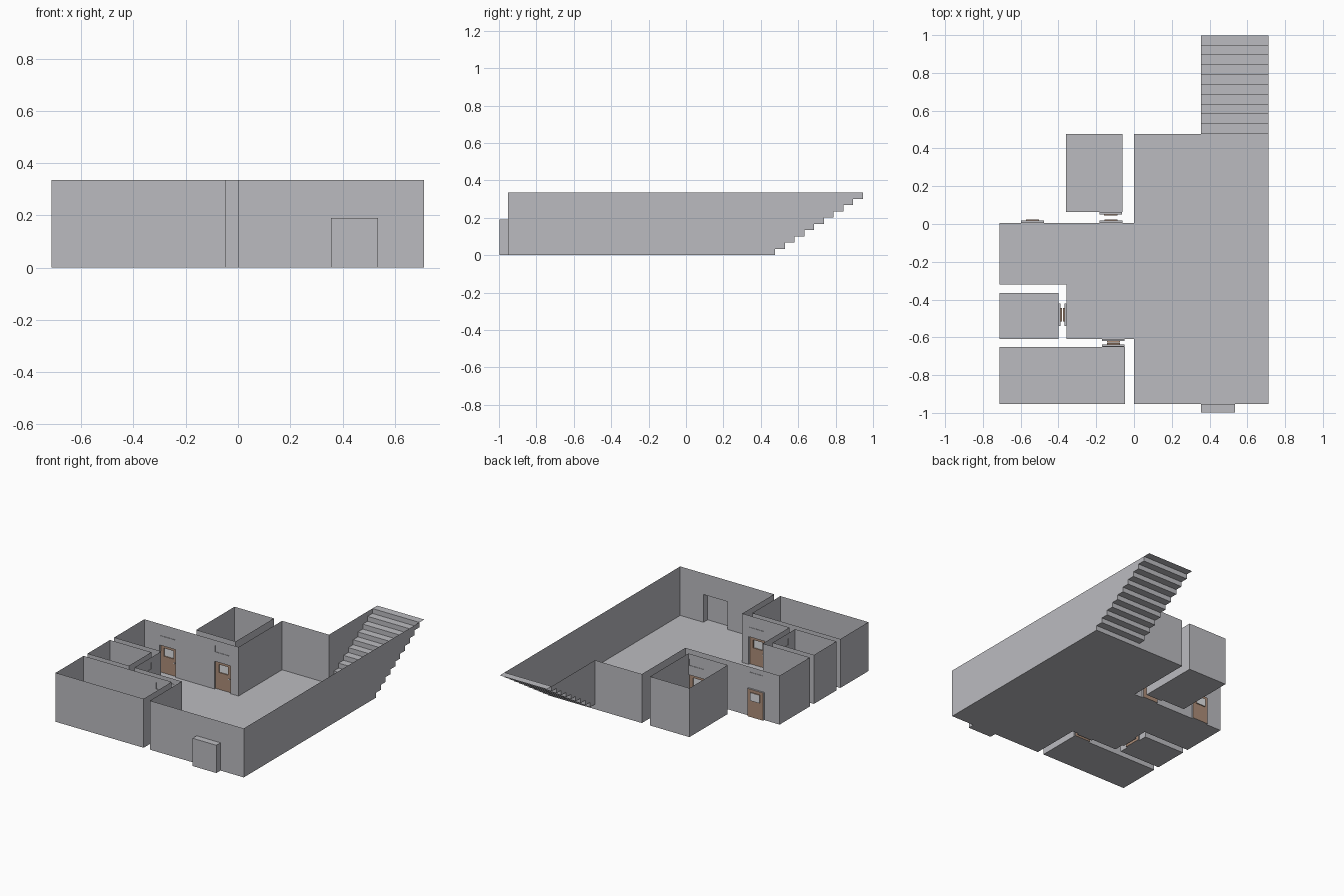
import bpy, bmesh
from mathutils import Vector

if "Cube" in bpy.data.objects:
    bpy.data.objects.remove(bpy.data.objects["Cube"])

H = 0.335          # wall height
DOOR_H = 0.19


def material(name, rgb):
    m = bpy.data.materials.new(name)
    m.diffuse_color = (*rgb, 1)
    m.use_nodes = True
    m.node_tree.nodes["Principled BSDF"].inputs["Base Color"].default_value = m.diffuse_color
    return m


GREY = material("grey plaster", (0.5, 0.5, 0.53))
BROWN = material("brown wood", (0.42, 0.27, 0.19))
GLASS = material("pale glass", (0.75, 0.76, 0.78))


class Part:
    """Collects faces, then becomes one object."""
    def __init__(self, name, mat):
        self.name, self.mat, self.bm = name, mat, bmesh.new()

    def face(self, pts):
        self.bm.faces.new([self.bm.verts.new(p) for p in pts])

    def finish(self):
        bmesh.ops.remove_doubles(self.bm, verts=self.bm.verts[:], dist=1e-5)
        me = bpy.data.meshes.new(self.name)
        self.bm.to_mesh(me)
        self.bm.free()
        me.materials.append(self.mat)
        bpy.context.collection.objects.link(bpy.data.objects.new(self.name, me))


class Frame:
    """Wall plane: u along the wall, z up, d outward from the room."""
    def __init__(self, p, q):
        self.p = Vector((*p, 0))
        v = Vector((*q, 0)) - self.p
        self.length = v.length
        self.u = v.normalized()
        self.n = Vector((self.u.y, -self.u.x, 0))

    def at(self, u, z, d=0):
        return self.p + self.u * u + self.n * d + Vector((0, 0, z))

    def along(self, point):
        return (Vector((*point, 0)) - self.p).dot(self.u)


def panel(part, f, rect, holes=(), d=0):
    """Flat panel facing the room, with rectangular holes."""
    u0, u1, z0, z1 = rect
    us = sorted({u0, u1, *[h[0] for h in holes], *[h[1] for h in holes]})
    zs = sorted({z0, z1, *[h[2] for h in holes], *[h[3] for h in holes]})
    for a, b in zip(us, us[1:]):
        for c, e in zip(zs, zs[1:]):
            mu, mz = (a + b) / 2, (c + e) / 2
            if not any(h[0] < mu < h[1] and h[2] < mz < h[3] for h in holes):
                part.face([f.at(a, e, d), f.at(b, e, d), f.at(b, c, d), f.at(a, c, d)])


def tunnel(part, f, rect, d0, d1):
    """Four reveal faces around a recess."""
    a, b, c, e = rect
    ring = [(a, c), (b, c), (b, e), (a, e)]
    for (u0, z0), (u1, z1) in zip(ring, ring[1:] + ring[:1]):
        part.face([f.at(u0, z0, d0), f.at(u1, z1, d0), f.at(u1, z1, d1), f.at(u0, z0, d1)])


def door(name, f, c, hole, frame):
    """Recessed leaf with a window box and handle."""
    d1, d2 = 0.012, 0.019
    tunnel(frame, f, hole, 0, d1)
    win = (c - 0.035, c + 0.035, 0.115, 0.17)
    leaf = Part(name + "_leaf", BROWN)
    panel(leaf, f, hole, [win], d1)
    tunnel(leaf, f, win, d1, d2)
    leaf.finish()
    pane = Part(name + "_glass", GLASS)
    panel(pane, f, win, (), d2)
    pane.finish()
    knob = Part(name + "_handle", GLASS)
    k = (c - 0.047, c - 0.039, 0.085, 0.093)
    panel(knob, f, k, (), 0.007)
    tunnel(knob, f, k, 0.007, d1)
    knob.finish()


def room(name, loop, doors, skip=(), alcove=None):
    """Floor and open-topped walls; doors maps edge index to centre points."""
    walls = Part(name + "_walls", GREY)
    floor = Part(name + "_floor", GREY)
    floor.face([(x, y, 0) for x, y in loop])
    floor.finish()
    for i, p in enumerate(loop):
        if i in skip:
            continue
        f = Frame(p, loop[(i + 1) % len(loop)])
        holes = []
        for j, point in enumerate(doors.get(i, [])):
            c = f.along(point)
            hole = (c - 0.06, c + 0.06, 0, DOOR_H)
            sign = (c - 0.055, c + 0.055, 0.255, 0.30)   # shallow panel above door
            holes += [hole, sign]
            door(f"{name}_door_{i}_{j}", f, c, hole, walls)
            tunnel(walls, f, sign, 0, 0.003)
            panel(walls, f, sign, (), 0.003)
        if alcove and i == alcove[0]:
            hole = alcove[1]
            holes.append(hole)
            tunnel(walls, f, hole, 0, 0.045)
            panel(walls, f, hole, (), 0.045)
        panel(walls, f, (0, f.length, 0, H), holes)
    walls.finish()


# Main hall with side corridor and entrance alcove
room("hall",
     [(0, -0.953), (0.711, -0.953), (0.711, 0.477), (0.355, 0.477), (0, 0.477),
      (0, 0.006), (-0.713, 0.006), (-0.713, -0.32), (-0.357, -0.32),
      (-0.357, -0.608), (0, -0.608)],
     {5: [(-0.122, 0), (-0.537, 0)], 8: [(0, -0.48)], 9: [(-0.109, 0)]},
     skip=(2,), alcove=(0, (0.355, 0.535, 0, DOOR_H)))

# Three side rooms
room("back_room", [(-0.36, 0.063), (-0.062, 0.063), (-0.062, 0.477), (-0.36, 0.477)],
     {0: [(-0.123, 0)]})
room("middle_room", [(-0.713, -0.608), (-0.4, -0.608), (-0.4, -0.365), (-0.713, -0.365)],
     {1: [(0, -0.48)]})
room("front_room", [(-0.713, -0.953), (-0.047, -0.953), (-0.047, -0.65), (-0.713, -0.65)],
     {2: [(-0.109, 0)]})

# Staircase: ten treads with side walls above them
stairs = Part("stairs", GREY)
sides = Part("stair_walls", GREY)
N, Y0, X0, X1 = 10, 0.477, 0.355, 0.711
run, rise = (0.998 - Y0) / N, H / N
for i in range(N):
    y, z = Y0 + i * run, i * rise
    t = z + rise
    stairs.face([(X0, y, z), (X1, y, z), (X1, y, t), (X0, y, t)])
    stairs.face([(X0, y, t), (X1, y, t), (X1, y + run, t), (X0, y + run, t)])
    if i < N - 1:
        for x in (X0, X1):
            sides.face([(x, y, t), (x, y + run, t), (x, y + run, H), (x, y, H)])
stairs.finish()
sides.finish()
